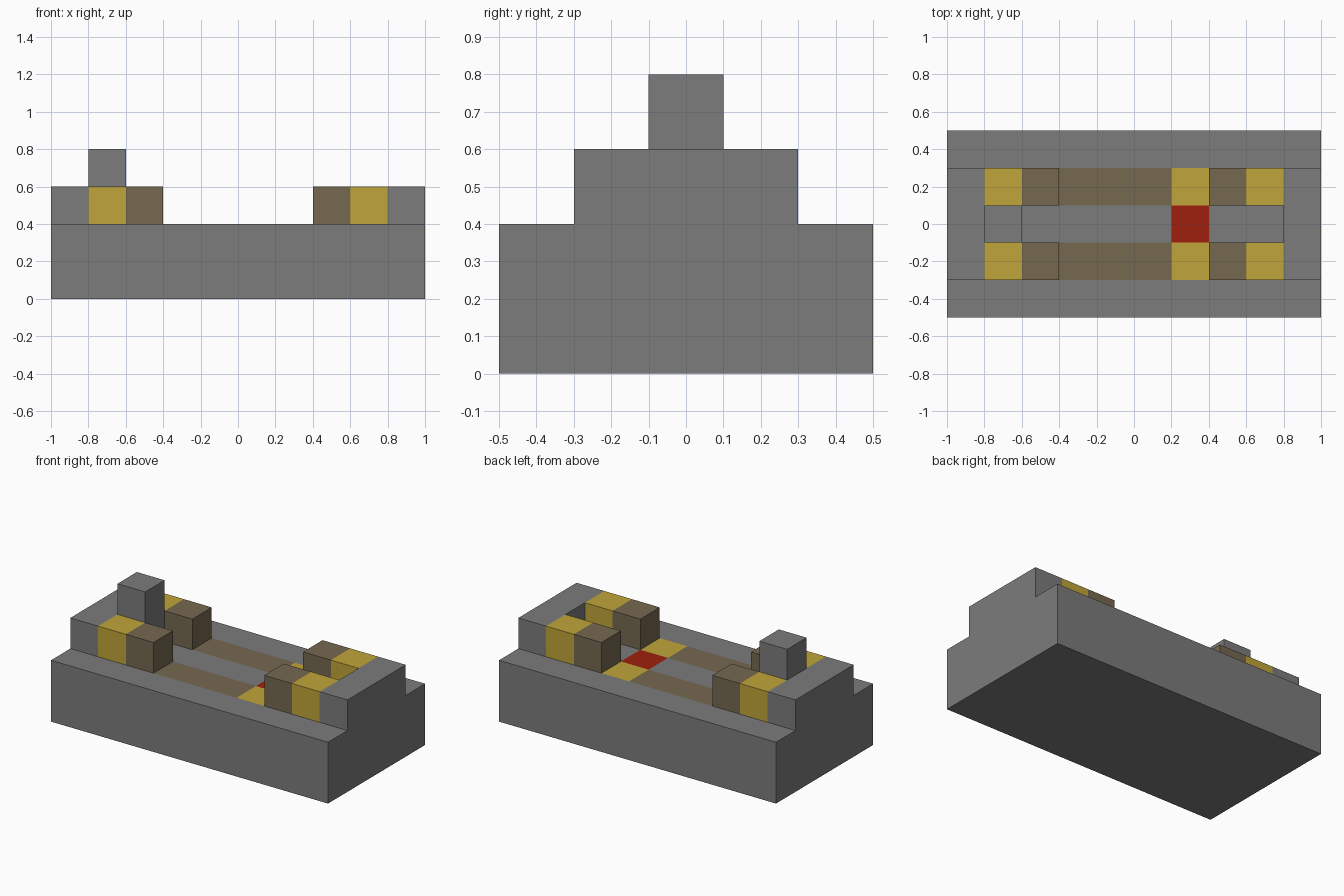
import bpy
import bmesh
from mathutils import Vector

cube = bpy.data.objects.get("Cube")
if cube:
    bpy.data.objects.remove(cube, do_unlink=True)

U = 0.2  # block size


def material(name, rgb):
    m = bpy.data.materials.new(name)
    m.use_nodes = True
    m.diffuse_color = (*rgb, 1)
    m.node_tree.nodes["Principled BSDF"].inputs["Base Color"].default_value = (*rgb, 1)
    return m


GREY = material("stone grey", (0.2, 0.2, 0.2))
BROWN = material("earth brown", (0.178, 0.138, 0.08))
YELLOW = material("sand yellow", (0.527, 0.376, 0.042))
RED = material("brick red", (0.342, 0.014, 0.004))


def box(name, low, high, *mats, cuts=(), rule=None):
    """Box between two corners, optionally cut by planes and coloured by a face rule."""
    low, high = Vector(low), Vector(high)
    bm = bmesh.new()
    bmesh.ops.create_cube(bm, size=1)
    for v in bm.verts:
        v.co = (low + high) / 2 + v.co * (high - low)
    for axis, pos in cuts:
        normal = Vector((axis == "x", axis == "y", 0))
        bmesh.ops.bisect_plane(bm, geom=bm.verts[:] + bm.edges[:] + bm.faces[:],
                               plane_co=normal * pos, plane_no=normal)
    bm.normal_update()
    if rule:
        for f in bm.faces:
            f.material_index = rule(f.calc_center_median(), f.normal)
    mesh = bpy.data.meshes.new(name)
    bm.to_mesh(mesh)
    bm.free()
    for m in mats:
        mesh.materials.append(m)
    obj = bpy.data.objects.new(name, mesh)
    bpy.context.collection.objects.link(obj)
    return obj


# Floor pattern: two brown lanes ending in yellow, with a red square between
def floor_colour(c, n):
    if n.z < 0.5 or abs(c.y) > 1.5 * U or not -2 * U < c.x < 2 * U:
        return 0
    lane = abs(c.y) > U / 2
    if c.x > U:
        return 2 if lane else 3
    return 1 if lane else 0


box("base", (-5 * U, -2.5 * U, 0), (5 * U, 2.5 * U, 2 * U),
    GREY, BROWN, YELLOW, RED, rule=floor_colour,
    cuts=[("x", k * U) for k in (-2, 1, 2)] + [("y", k * U) for k in (-1.5, -0.5, 0.5, 1.5)])

# End walls, each with a pair of arms: yellow next to the wall, brown at the tip
for side, end in ((1, "left"), (-1, "right")):
    xs = sorted((side * 4 * U, side * 5 * U))
    box(end + "_end_wall", (xs[0], -1.5 * U, 2 * U), (xs[1], 1.5 * U, 3 * U), GREY)
    xs = sorted((side * 2 * U, side * 4 * U))
    for y, place in ((-U, "front"), (U, "back")):
        box(f"{end}_{place}_arm", (xs[0], y - U / 2, 2 * U), (xs[1], y + U / 2, 3 * U),
            BROWN, YELLOW, cuts=[("x", side * 3 * U)],
            rule=lambda c, n: int(abs(c.x) > 3 * U))

# Raised post between the right arms
box("post", (-4 * U, -U / 2, 2 * U), (-3 * U, U / 2, 4 * U), GREY)
